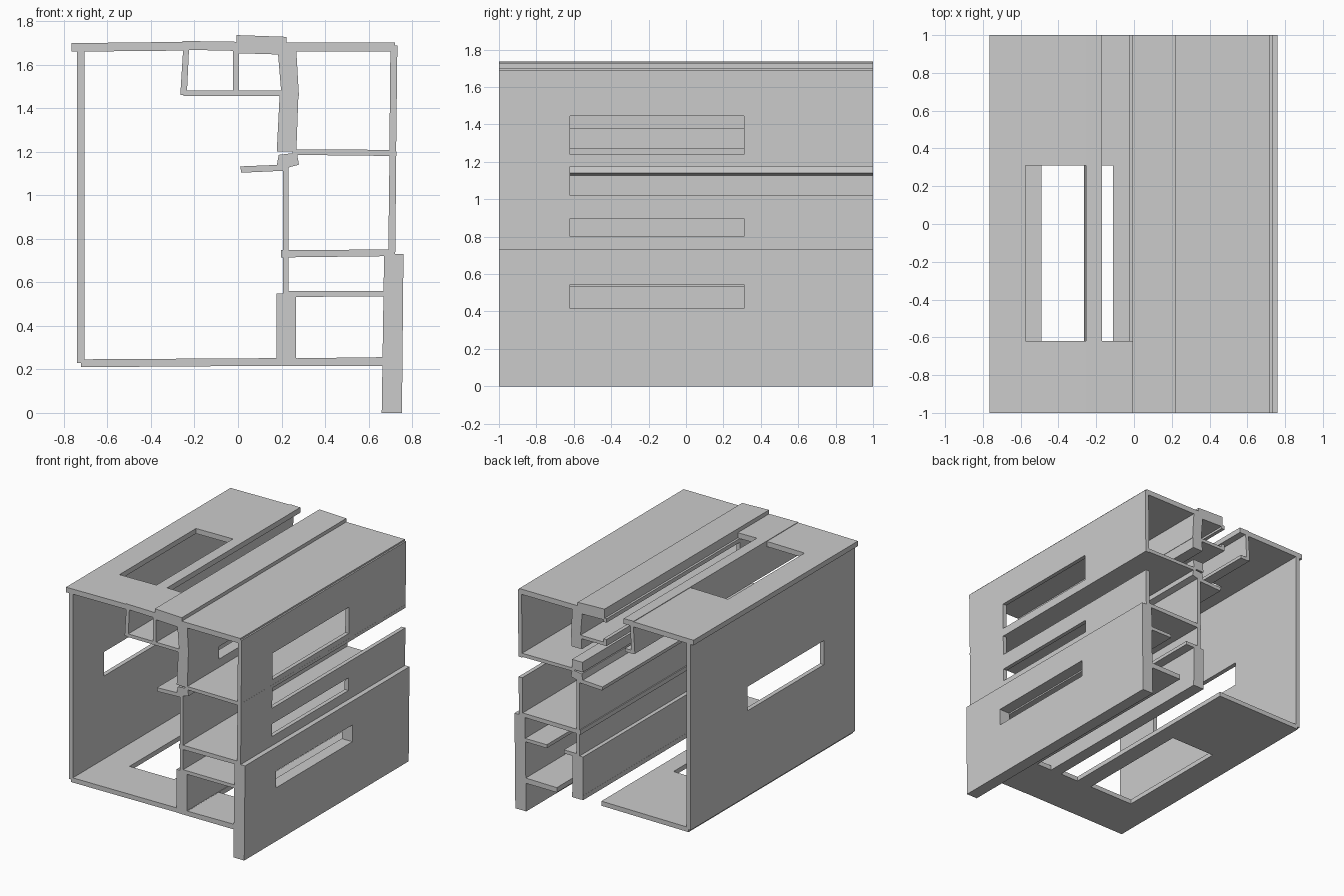
import bpy, bmesh

if "Cube" in bpy.data.objects:
    bpy.data.objects.remove(bpy.data.objects["Cube"])

WINDOW = (-0.62, 0.31)   # depth range of a closed opening
DOOR = (-0.62, 1.2)      # depth range of an opening that runs out of the back


def mesh_object(name, bm):
    bmesh.ops.recalc_face_normals(bm, faces=bm.faces)
    me = bpy.data.meshes.new(name)
    bm.to_mesh(me)
    bm.free()
    ob = bpy.data.objects.new(name, me)
    bpy.context.collection.objects.link(ob)
    return ob


def extrude_profile(bm, pts, y0=-1.0, y1=1.0):
    face = bm.faces.new([bm.verts.new((x, y0, z)) for x, z in pts])
    ext = bmesh.ops.extrude_face_region(bm, geom=[face])
    for v in ext["geom"]:
        if isinstance(v, bmesh.types.BMVert):
            v.co.y = y1


def wall(name, pts, openings=()):
    """Extrude an (x, z) outline; openings are (axis, from, to, depth range)."""
    bm = bmesh.new()
    extrude_profile(bm, pts)
    ob = mesh_object(name, bm)
    if not openings:
        return
    xs, zs = [p[0] for p in pts], [p[1] for p in pts]
    cut = bmesh.new()
    for axis, a, b, (y0, y1) in openings:
        if axis == "x":
            x0, x1, z0, z1 = a, b, min(zs) - .1, max(zs) + .1
        else:
            x0, x1, z0, z1 = min(xs) - .1, max(xs) + .1, a, b
        extrude_profile(cut, [(x0, z0), (x1, z0), (x1, z1), (x0, z1)], y0, y1)
    cutter = mesh_object(name + "_cutter", cut)
    cutter.hide_render = True
    mod = ob.modifiers.new("opening", "BOOLEAN")
    mod.operation, mod.solver, mod.object = "DIFFERENCE", "EXACT", cutter
    dg = bpy.context.evaluated_depsgraph_get()
    me = bpy.data.meshes.new_from_object(ob.evaluated_get(dg))
    ob.modifiers.clear()
    ob.data = me
    bpy.data.objects.remove(cutter)


def strip(x0, z0a, z0b, x1, z1a, z1b):
    """Outline of a wall running along x, with its own edge heights at each end."""
    return [(x0, z0a), (x1, z1a), (x1, z1b), (x0, z0b)]


def post(z0, x0a, x0b, z1, x1a, x1b):
    """Outline of a wall running along z."""
    return [(x0a, z0), (x0b, z0), (x1b, z1), (x1a, z1)]


# Outer walls
wall("left_wall", post(.23, -.74, -.706, 1.67, -.74, -.706), [("z", .885, 1.07, WINDOW)])
wall("bottom_wall_left", strip(-.722, .21, .246, .27, .217, .252),
     [("x", -.49, -.11, WINDOW), ("x", .02, .175, DOOR)])
wall("bottom_wall_right", strip(.2, .215, .25, .67, .216, .256), [("x", .27, .40, DOOR)])
wall("top_wall_left", strip(-.764, 1.659, 1.698, -.245, 1.664, 1.704),
     [("x", -.575, -.25, WINDOW)])
wall("top_wall_middle", strip(-.255, 1.668, 1.708, .02, 1.662, 1.704),
     [("x", -.17, -.003, DOOR)])
wall("top_wall_block", strip(-.007, 1.652, 1.735, .222, 1.645, 1.727))
wall("top_wall_right", strip(.2, 1.66, 1.70, .72, 1.66, 1.70))
wall("right_wall_upper", post(1.18, .695, .726, 1.688, .70, .732),
     [("z", 1.24, 1.444, WINDOW)])
wall("right_wall_middle", post(.72, .69, .722, 1.2, .696, .727),
     [("z", .80, .898, WINDOW), ("z", 1.02, 1.175, DOOR)])
wall("right_wall_thick", post(0, .66, .753, .73, .671, .76), [("z", .415, .545, WINDOW)])

# Central spine
wall("spine_top", post(1.455, .20, .28, 1.66, .183, .268))
wall("spine_upper", post(1.2, .178, .268, 1.475, .192, .278), [("z", 1.275, 1.375, DOOR)])
wall("spine_joint", [(.177, 1.13), (.205, 1.12), (.28, 1.14), (.27, 1.195), (.187, 1.185)])
wall("spine_thin", post(.54, .206, .233, 1.14, .206, .233))
wall("spine_bottom", post(.22, .176, .266, .548, .176, .266))

# Cross walls between spine and right side
wall("cross_wall_upper", strip(.25, 1.185, 1.21, .71, 1.18, 1.208))
wall("cross_wall_middle", strip(.198, .714, .748, .70, .72, .75))
wall("cross_wall_lower", strip(.22, .533, .56, .67, .534, .56), [("x", .34, .485, DOOR)])
wall("short_wall", [(.015, 1.103), (.21, 1.112), (.21, 1.14), (.01, 1.132)])

# Small compartments under the top wall
wall("compartment_side", post(1.46, -.265, -.235, 1.67, -.252, -.225))
wall("compartment_divider", post(1.47, -.024, .004, 1.665, -.024, .004),
     [("z", 1.505, 1.635, DOOR)])
wall("compartment_floor", strip(-.25, 1.455, 1.48, .205, 1.455, 1.48),
     [("x", -.18, -.024, DOOR)])
